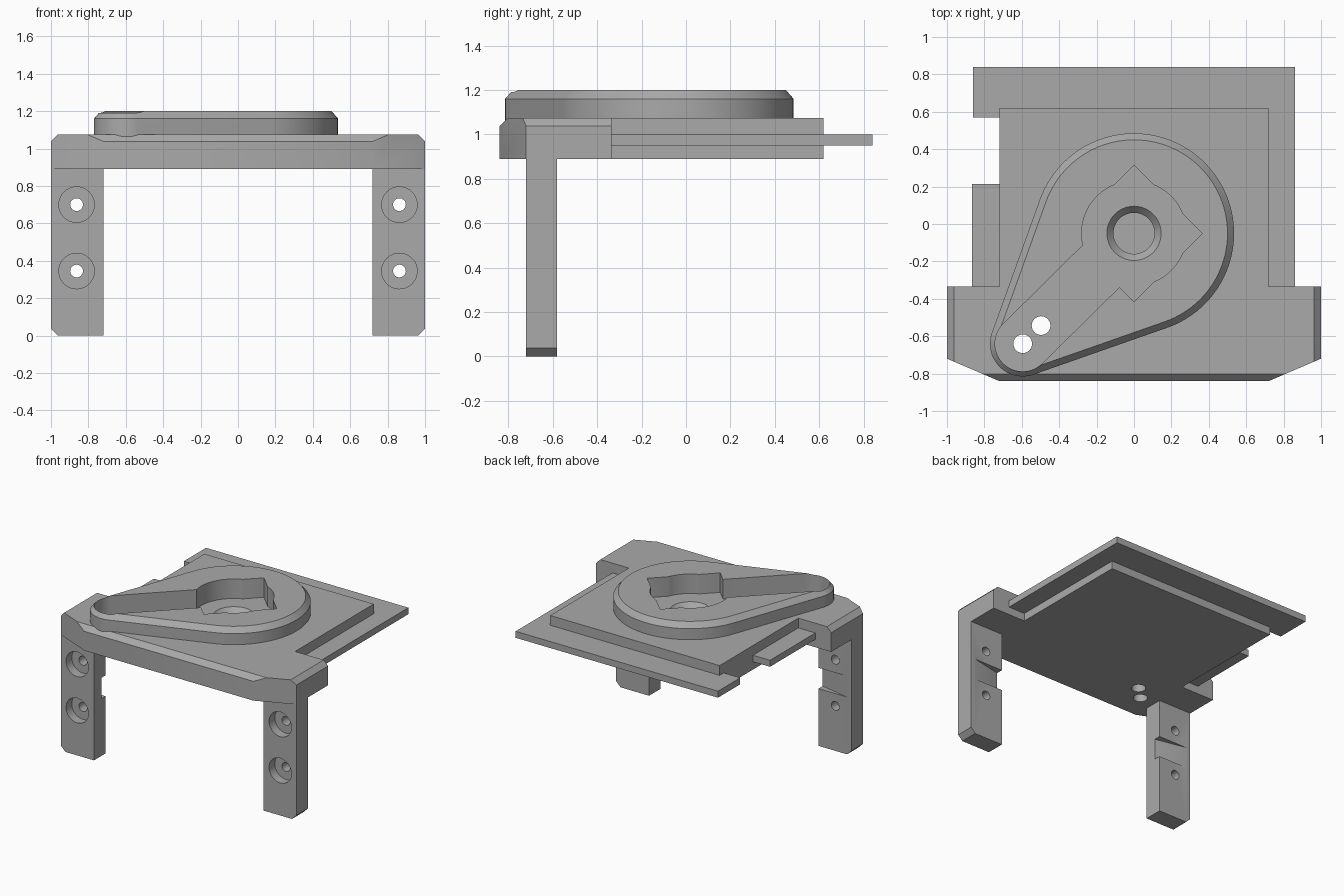
import bpy, bmesh
from math import cos, sin, radians, degrees, atan2, acos, hypot

if "Cube" in bpy.data.objects:
    bpy.data.objects.remove(bpy.data.objects["Cube"])

grey = bpy.data.materials.new("plain grey")
grey.use_nodes = True
grey.diffuse_color = (0.4, 0.4, 0.4, 1)
grey.node_tree.nodes["Principled BSDF"].inputs["Base Color"].default_value = (0.4, 0.4, 0.4, 1)

HUB = (0, -0.05)
TAIL = (-0.595, -0.64)


def finish(name, bm):
    bmesh.ops.recalc_face_normals(bm, faces=bm.faces)
    mesh = bpy.data.meshes.new(name)
    bm.to_mesh(mesh)
    bm.free()
    mesh.materials.append(grey)
    obj = bpy.data.objects.new(name, mesh)
    bpy.context.collection.objects.link(obj)
    return obj


def loft(name, rings, bevel_test=None, width=0.04):
    """Solid through stacked rings of 3D points, optionally bevelling chosen edges."""
    bm = bmesh.new()
    loops = [[bm.verts.new(p) for p in ring] for ring in rings]
    n = len(loops[0])
    for a, b in zip(loops, loops[1:]):
        for i in range(n):
            j = (i + 1) % n
            bm.faces.new((a[i], a[j], b[j], b[i]))
    bm.faces.new(loops[0][::-1])
    bm.faces.new(loops[-1])
    if bevel_test:
        edges = [e for e in bm.edges if bevel_test(*(v.co for v in e.verts))]
        bmesh.ops.bevel(bm, geom=edges, offset=width, segments=1, affect='EDGES')
    return finish(name, bm)


def prism(name, outline, z0, z1, **kw):
    return loft(name, [[(x, y, z) for x, y in outline] for z in (z0, z1)], **kw)


def box(name, x0, x1, y0, y1, z0, z1, **kw):
    return prism(name, [(x0, y0), (x1, y0), (x1, y1), (x0, y1)], z0, z1, **kw)


def arc(centre, r, a0, a1, n):
    angles = [radians(a0 + (a1 - a0) * i / n) for i in range(n + 1)]
    return [(centre[0] + r * cos(a), centre[1] + r * sin(a)) for a in angles]


def circle(centre, r, n=48):
    return arc(centre, r, 0, 360, n)[:-1]


def boolean(obj, tool, operation='DIFFERENCE'):
    tool.hide_render = True
    mod = obj.modifiers.new("cut", 'BOOLEAN')
    mod.operation, mod.solver, mod.object = operation, 'EXACT', tool
    bpy.context.view_layer.objects.active = obj
    bpy.ops.object.modifier_apply(modifier=mod.name)
    bpy.data.objects.remove(tool)


def shade(obj):
    bpy.ops.object.select_all(action='DESELECT')
    obj.select_set(True)
    bpy.context.view_layer.objects.active = obj
    bpy.ops.object.shade_smooth_by_angle(angle=radians(25))


# Base plate with wide front shoulders, chamfered along the front and sides
half = [(0.72, -0.84), (1, -0.72), (1, -0.335), (0.72, -0.335), (0.72, 0.62)]
outline = half + [(-x, y) for x, y in reversed(half)]


def top_rim(a, b):
    if min(a.z, b.z) < 1.07:
        return False
    front = max(a.y, b.y) < -0.8
    side = min(abs(a.x), abs(b.x)) > 0.99
    return front or side


plate = prism("base_plate", outline, 0.89, 1.075, bevel_test=top_rim, width=0.037)

# Raised teardrop boss: two circles joined by their tangents
R, r = 0.535, 0.175
dx, dy = TAIL[0] - HUB[0], TAIL[1] - HUB[1]
axis = degrees(atan2(dy, dx))
spread = degrees(acos((R - r) / hypot(dx, dy)))


def teardrop(inset, z):
    pts = arc(HUB, R - inset, axis + spread, axis + 360 - spread, 72)
    pts += arc(TAIL, r - inset, axis - spread, axis + spread, 30)
    return [(x, y, z) for x, y in pts]


boss = loft("raised_boss", [teardrop(0, 1.0), teardrop(0, 1.16), teardrop(0.035, 1.2)])
boolean(plate, boss, 'UNION')

# Keyhole pocket: circle with three pointed corners and a slanted slot
PR, tip = 0.28, 0.365
hx, hy = HUB
pocket = [(hx - 0.0775, hy - 0.2875), (hx, hy - tip)]
pocket += arc(HUB, PR, -68, -22, 12) + [(hx + tip, hy)]
pocket += arc(HUB, PR, 22, 68, 12) + [(hx, hy + tip)]
pocket += arc(HUB, PR, 112, 193, 20)
pocket += arc(TAIL, 0.148, 135, 315, 28)
boolean(plate, prism("pocket_cutter", pocket, 1.05, 1.3))

# Countersunk blind hole in the middle and two through holes in the slot
sink = [[(x, y, z) for x, y in circle(HUB, rad)]
        for rad, z in ((0.11, 0.95), (0.11, 1.01), (0.145, 1.05), (0.145, 1.06))]
boolean(plate, loft("sink_cutter", sink))
for centre in (TAIL, (-0.497, -0.543)):
    boolean(plate, prism("hole_cutter", circle(centre, 0.05, 32), 0.8, 1.3))
shade(plate)

# Thin tongues around the plate
Z = (0.95, 1.0)
prism("right_and_rear_tongue",
      [(0.7, -0.335), (0.86, -0.335), (0.86, 0.84), (-0.86, 0.84),
       (-0.86, 0.57), (-0.7, 0.57), (-0.7, 0.6), (0.7, 0.6)], *Z)
box("side_tab", -0.865, -0.7, -0.335, 0.215, *Z)


def front_cylinder(x, z, rad, y0, y1):
    ring = circle((x, z), rad, 40)
    return loft("bore_cutter", [[(px, y, pz) for px, pz in ring] for y in (y0, y1)])


# Legs with counterbored screw holes and a tapered notch at the back
for side, name in ((-1, "right_leg"), (1, "left_leg")):
    x0, x1 = sorted((side * 0.72, side))
    leg = box(name, x0, x1, -0.72, -0.58, 0, 0.89, width=0.037,
              bevel_test=lambda a, b: max(a.z, b.z) < 0.01 and min(abs(a.x), abs(b.x)) > 0.99)
    for z in (0.7, 0.345):
        boolean(leg, front_cylinder(side * 0.863, z, 0.095, -0.8, -0.65))
        boolean(leg, front_cylinder(side * 0.863, z, 0.034, -0.8, -0.5))
    wedge = [(side * 0.7, -0.635), (side * 0.97, -0.578), (side * 0.7, -0.55)]
    boolean(leg, prism("notch_cutter", wedge, 0.44, 0.6))
    shade(leg)
